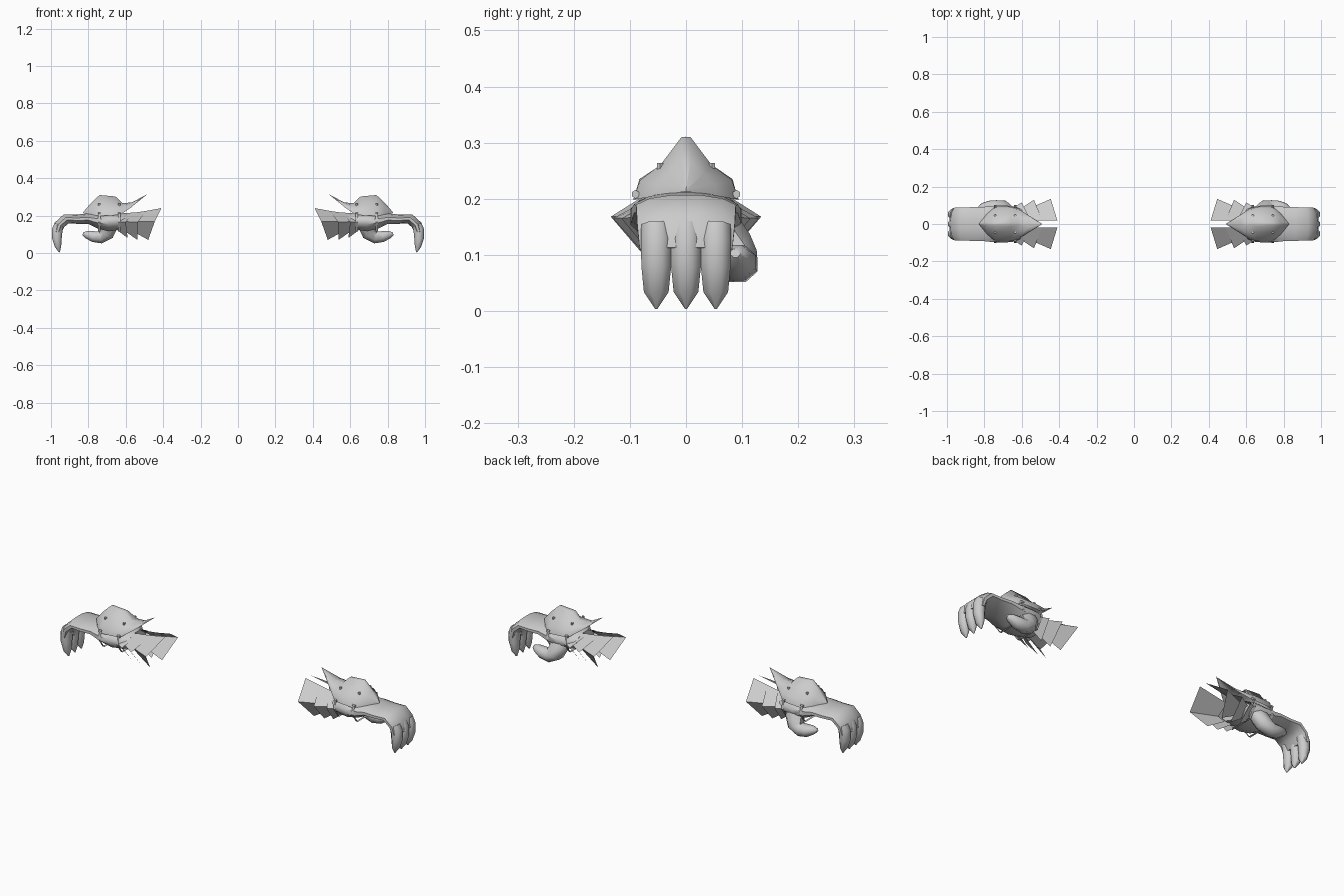
import bpy, math

grey = bpy.data.materials.new("light_grey")
grey.diffuse_color = (0.6, 0.6, 0.6, 1)


def build(name, verts, faces, smooth=50):
    """Mesh for one hand, mirrored across x for the other."""
    me = bpy.data.meshes.new(name)
    me.from_pydata([tuple(v) for v in verts], [], faces)
    me.validate()
    me.materials.append(grey)
    ob = bpy.data.objects.new(name, me)
    bpy.context.collection.objects.link(ob)
    bpy.ops.object.select_all(action='DESELECT')
    ob.select_set(True)
    bpy.context.view_layer.objects.active = ob
    if smooth:
        bpy.ops.object.shade_smooth_by_angle(angle=math.radians(smooth))
    m = ob.modifiers.new("Mirror", 'MIRROR')
    m.use_mirror_merge = False
    return ob


def skin(name, rings, closed=True, caps=True, smooth=50, flip=False):
    """Join equal rings of points with quads."""
    n = len(rings[0])
    verts = [p for r in rings for p in r]
    faces = []
    for i in range(len(rings) - 1):
        for j in range(n if closed else n - 1):
            a, b = i * n + j, i * n + (j + 1) % n
            faces.append((a, b, b + n, a + n))
    if caps:
        faces.append(tuple(reversed(range(n))))
        faces.append(tuple(range(len(verts) - n, len(verts))))
    if flip:
        faces = [f[::-1] for f in faces]
    return build(name, verts, faces, smooth)


def limb(name, sections, n=8):
    """Section: x, y, z, half width, half thickness, heading in degrees."""
    rings = []
    for x, y, z, w, t, a in sections:
        a = math.radians(a)
        ring = []
        for k in range(n):
            q = 2 * math.pi * (k + 0.5) / n
            c, s = math.cos(q) * w / 0.924, math.sin(q) * t / 0.924
            ring.append((x - math.sin(a) * s, y + c, z + math.cos(a) * s))
        rings.append(ring)
    return skin(name, rings)


# wrist, back of the hand and knuckles
limb("wrist_and_palm", [
    (0.59, 0, 0.17, 0.07, 0.04, 0), (0.64, 0, 0.17, 0.09, 0.045, 0),
    (0.69, 0, 0.168, 0.095, 0.05, 0), (0.75, 0, 0.172, 0.093, 0.04, 0),
    (0.80, 0, 0.183, 0.088, 0.027, 0), (0.86, 0, 0.181, 0.086, 0.024, 0),
    (0.918, 0, 0.183, 0.085, 0.026, -28), (0.955, 0, 0.15, 0.083, 0.027, -65),
    (0.966, 0, 0.11, 0.079, 0.021, -82)], 12)

# three fingers bent down to pointed tips
for i, y in enumerate((-0.053, 0, 0.053)):
    limb("finger_%d" % (i + 1), [
        (0.957, y, 0.15, 0.0265, 0.026, -66), (0.966, y, 0.125, 0.0275, 0.028, -78),
        (0.968, y, 0.08, 0.0265, 0.026, -95),
        (0.962, y, 0.035, 0.022, 0.017, -100), (0.955, y, 0.004, 0.002, 0.003, -100)])

# thumb hanging under the wrist and hooking outwards
limb("thumb", [
    (0.69, 0.05, 0.18, 0.035, 0.05, -90), (0.69, 0.072, 0.135, 0.042, 0.045, -85),
    (0.705, 0.086, 0.1, 0.04, 0.04, -60), (0.735, 0.092, 0.083, 0.035, 0.032, -10),
    (0.775, 0.092, 0.088, 0.032, 0.029, 12), (0.81, 0.09, 0.099, 0.022, 0.02, 18),
    (0.83, 0.088, 0.103, 0.008, 0.008, 20)])

# pointed armour plate; each row: x, then (y, z) from edge to ridge
rows = [
    (0.49, (0, 0.31), (0, 0.311), (0, 0.311), (0, 0.312)),
    (0.57, (0.05, 0.245), (0.046, 0.257), (0.026, 0.265), (0.004, 0.269)),
    (0.62, (0.083, 0.21), (0.078, 0.235), (0.042, 0.257), (0.008, 0.268)),
    (0.655, (0.092, 0.202), (0.083, 0.235), (0.045, 0.26), (0.012, 0.302)),
    (0.74, (0.094, 0.198), (0.082, 0.233), (0.045, 0.261), (0.008, 0.31)),
    (0.785, (0.056, 0.205), (0.05, 0.225), (0.032, 0.245), (0.008, 0.268)),
    (0.83, (0, 0.213), (0, 0.214), (0, 0.215), (0, 0.216))]
rings = []
for x, *half in rows:
    rings.append([(x, -y, z) for y, z in half] + [(x, y, z) for y, z in reversed(half)])
skin("armour_plate", rings, closed=False, caps=False, smooth=60, flip=True)

# overlapping flared cuff plates on both sides: root row, then outer row
cuffs = [
    (((0.57, 0.02, 0.21), (0.57, 0.08, 0.168), (0.57, 0.035, 0.12)),
     ((0.41, 0.02, 0.24), (0.445, 0.134, 0.168), (0.48, 0.05, 0.07))),
    (((0.61, 0.025, 0.208), (0.61, 0.08, 0.168), (0.61, 0.035, 0.12)),
     ((0.49, 0.02, 0.225), (0.535, 0.13, 0.165), (0.537, 0.045, 0.07))),
    (((0.65, 0.03, 0.205), (0.65, 0.084, 0.168), (0.65, 0.04, 0.125)),
     ((0.555, 0.025, 0.218), (0.6, 0.115, 0.165), (0.59, 0.045, 0.08)))]
for i, pair in enumerate(cuffs):
    for side, s in (("front", -1), ("back", 1)):
        rs = [[(x, s * y, z) for x, y, z in ring] for ring in pair]
        skin("cuff_%s_%d" % (side, i + 1), rs, closed=False, caps=False,
             smooth=80, flip=s > 0)

# straps round the wrist with studs at the ends and rivets on the plate
for i, x in enumerate((0.635, 0.742)):
    band = []
    for dx in (-0.006, 0.006):
        band.append([(x + dx, y, z) for y, z in (
            (-0.093, 0.212), (-0.101, 0.165), (-0.065, 0.116), (0.065, 0.116),
            (0.101, 0.165), (0.093, 0.212))])
    skin("strap_%d" % (i + 1), band, closed=False, caps=False, smooth=0, flip=True)
    for side, s in (("front", -1), ("back", 1)):
        limb("strap_stud_%s_%d" % (side, i + 1), [
            (x - 0.007, s * 0.09, 0.208, 0.007, 0.007, 0),
            (x + 0.007, s * 0.09, 0.208, 0.007, 0.007, 0)], 6)
        limb("plate_rivet_%s_%d" % (side, i + 1), [
            (x, s * 0.046, 0.25, 0.006, 0.006, 90),
            (x, s * 0.046, 0.264, 0.006, 0.006, 90)], 6)
